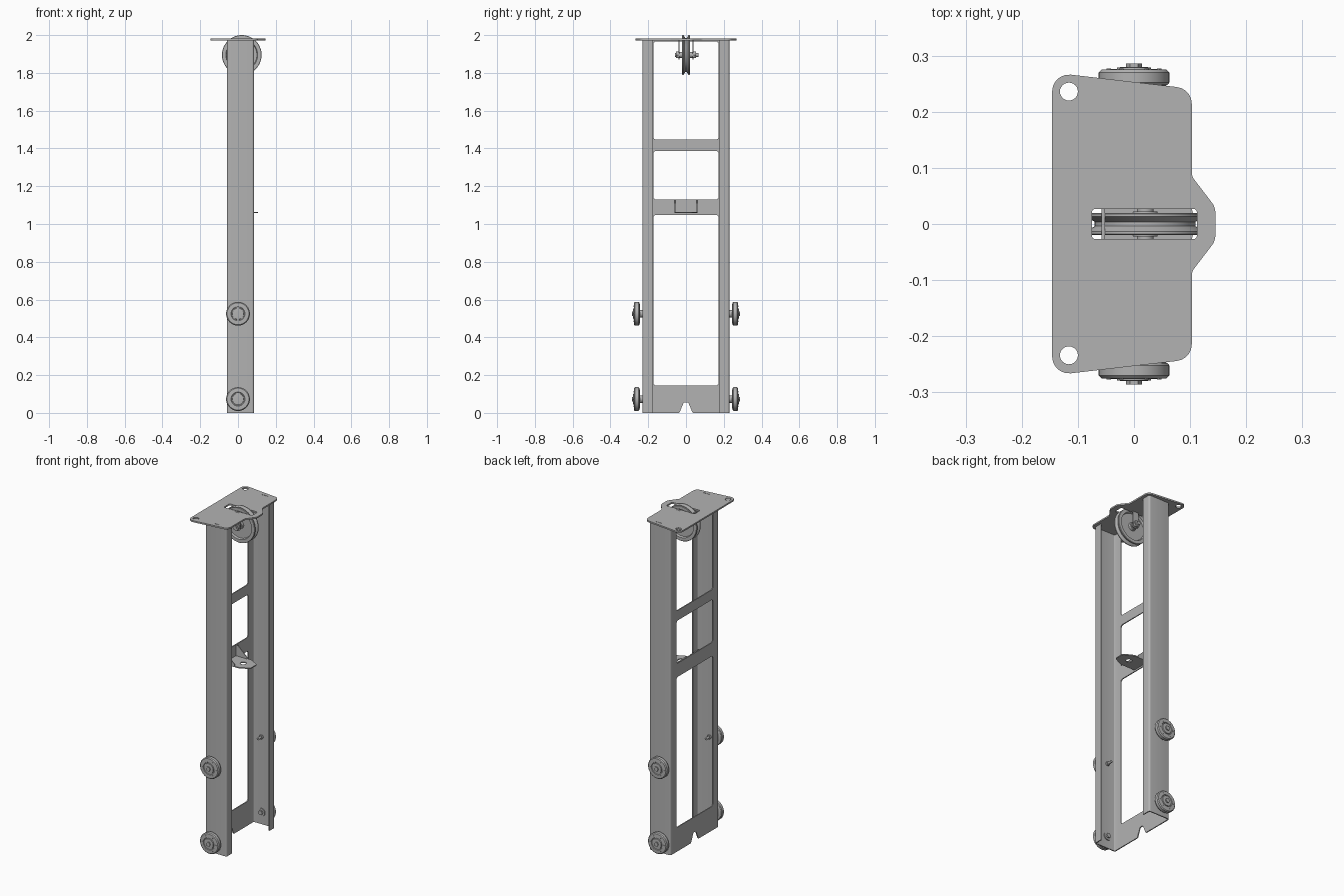
import bpy, bmesh
from math import pi, cos, sin, tan
from mathutils import Matrix, Vector

cube = bpy.data.objects.get("Cube")
if cube:
    bpy.data.objects.remove(cube)

steel = bpy.data.materials.new("steel_grey")
steel.use_nodes = True
grey = (0.45, 0.45, 0.45, 1)
steel.diffuse_color = grey
steel.node_tree.nodes["Principled BSDF"].inputs["Base Color"].default_value = grey

# Drawing planes: columns are the two outline axes and the thickness axis
FLAT = Matrix.Identity(3)
FACING_X = Matrix(((0, 0, 1), (1, 0, 0), (0, 1, 0)))
FACING_Y = Matrix(((1, 0, 0), (0, 0, -1), (0, 1, 0)))


def add(name, mesh):
    obj = bpy.data.objects.new(name, mesh)
    bpy.context.collection.objects.link(obj)
    mesh.materials.clear()
    mesh.materials.append(steel)
    bpy.ops.object.select_all(action='DESELECT')
    obj.select_set(True)
    bpy.context.view_layer.objects.active = obj
    bpy.ops.object.shade_smooth_by_angle(angle=0.6)
    return obj


def rounded(points, radii, steps=5):
    """Polygon with each corner replaced by an arc of its own radius."""
    if not isinstance(radii, (list, tuple)):
        radii = [radii] * len(points)
    out = []
    for i, r in enumerate(radii):
        p = Vector(points[i])
        if not r:
            out.append(p)
            continue
        a = (Vector(points[i - 1]) - p).normalized()
        b = (Vector(points[(i + 1) % len(points)]) - p).normalized()
        half = a.angle(b) / 2
        centre = p + (a + b).normalized() * (r / sin(half))
        start = p + a * (r / tan(half)) - centre
        end = p + b * (r / tan(half)) - centre
        sweep = start.angle_signed(end)
        for k in range(steps + 1):
            out.append(centre + Matrix.Rotation(-sweep * k / steps, 2) @ start)
    return out


def rect(u0, u1, v0, v1, r=0):
    return rounded([(u0, v0), (u1, v0), (u1, v1), (u0, v1)], r)


def circle(u, v, r, n=24):
    return [(u + r * cos(2 * pi * i / n), v + r * sin(2 * pi * i / n)) for i in range(n)]


def plate(name, loops, thick, plane=FLAT, loc=(0, 0, 0)):
    """Sheet with holes, centred on its thickness."""
    curve = bpy.data.curves.new(name, 'CURVE')
    curve.dimensions = '2D'
    curve.fill_mode = 'BOTH'
    curve.extrude = thick / 2
    for loop in loops:
        spline = curve.splines.new('POLY')
        spline.points.add(len(loop) - 1)
        for point, (u, v) in zip(spline.points, loop):
            point.co = (u, v, 0, 1)
        spline.use_cyclic_u = True
    temp = bpy.data.objects.new(name + "_curve", curve)
    bpy.context.collection.objects.link(temp)
    graph = bpy.context.evaluated_depsgraph_get()
    mesh = bpy.data.meshes.new_from_object(temp.evaluated_get(graph))
    bpy.data.objects.remove(temp)
    mesh.transform(Matrix.Translation(loc) @ plane.to_4x4())
    bm = bmesh.new()
    bm.from_mesh(mesh)
    bmesh.ops.remove_doubles(bm, verts=bm.verts, dist=1e-5)
    bmesh.ops.recalc_face_normals(bm, faces=bm.faces)
    bm.to_mesh(mesh)
    bm.free()
    return add(name, mesh)


def lathe(name, profile, loc, side=1, steps=48):
    """Turn (radius, distance) points about the y axis."""
    bm = bmesh.new()
    verts = [bm.verts.new((r, d * side, 0)) for r, d in profile]
    edges = [bm.edges.new(pair) for pair in zip(verts, verts[1:])]
    bmesh.ops.spin(bm, geom=verts + edges, cent=(0, 0, 0), axis=(0, 1, 0),
                   angle=2 * pi, steps=steps, use_merge=True)
    bmesh.ops.remove_doubles(bm, verts=bm.verts, dist=1e-5)
    bmesh.ops.recalc_face_normals(bm, faces=bm.faces)
    bmesh.ops.translate(bm, verts=bm.verts, vec=loc)
    mesh = bpy.data.meshes.new(name)
    bm.to_mesh(mesh)
    bm.free()
    return add(name, mesh)


def rod(name, radius, d0, d1, loc, side=1, steps=24):
    return lathe(name, [(0, d0), (radius, d0), (radius, d1), (0, d1)], loc, side, steps)


TOP = 1.972

# Back web with three windows and a notch in the foot
foot = rounded([(-0.18, 0), (-0.035, 0), (-0.012, 0.055), (0.012, 0.055),
                (0.035, 0), (0.18, 0), (0.18, TOP), (-0.18, TOP)],
               [0, 0.008, 0.008, 0.008, 0.008, 0, 0, 0])
windows = [rect(-0.173, 0.173, z0, z1, 0.015)
           for z0, z1 in ((0.145, 1.048), (1.13, 1.387), (1.447, TOP - 0.006))]
plate("back_web", [foot] + windows, 0.006, FACING_X, (-0.055, 0, 0))

# Folded side channels
for side, word in ((1, "rear"), (-1, "front")):
    section = [(-0.058, 0.178), (-0.058, 0.23), (0.085, 0.23), (0.085, 0.178),
               (0.079, 0.178), (0.079, 0.224), (-0.052, 0.224), (-0.052, 0.178)]
    section = rounded([(x, y * side) for x, y in section],
                      [0, 0.011, 0.011, 0, 0, 0.005, 0.005, 0])
    plate(word + "_side_channel", [section], TOP, FLAT, (0, 0, TOP / 2))
    plate(word + "_channel_tab", [rect(0.003, 0.042, TOP - 0.01, TOP + 0.0105)],
          0.006, FACING_Y, (0, side * 0.227, 0))

# Top plate with nose, pulley slot and mounting holes
half = [(0.145, 0.03), (0.103, 0.085), (0.103, 0.241), (-0.146, 0.27)]
edge = half + [(x, -y) for x, y in reversed(half)]
corners = [0.03, 0.02, 0.03, 0.03]
holes = [circle(-0.116, y, 0.016) for y in (-0.234, 0.236)]
slots = [rect(-0.075, 0.112, -0.027, 0.027, 0.006)]
plate("top_plate", [rounded(edge, corners + corners[::-1])] + holes + slots,
      0.009, FLAT, (0, 0, TOP + 0.0045))

# Grooved pulley with dished faces
hub = (0.02, 0, 1.895)
half = [(0, 0.022), (0.022, 0.022), (0.024, 0.008), (0.08, 0.008), (0.084, 0.02),
        (0.103, 0.02), (0.105, 0.018), (0.105, 0.013), (0.09, 0.004)]
lathe("pulley", half + [(r, -d) for r, d in reversed(half)], hub, 1, 64)
rod("pulley_axle", 0.01, -0.058, 0.066, hub)

# Pulley hangers, folded along their edges, with nuts
for side, word in ((1, "rear"), (-1, "front")):
    hanger = rounded([(0.003, TOP + 0.01), (0.003, 1.87), (0.042, 1.87), (0.042, TOP + 0.01)],
                     [0, 0.015, 0.015, 0])
    plate(word + "_pulley_hanger", [hanger], 0.005, FACING_Y, (0, side * 0.038, 0))
    rod(word + "_pulley_spacer", 0.015, 0.02, 0.037, hub, side)
    rod(word + "_pulley_nut", 0.02, 0.04, 0.054, hub, side, 6)

# Guide rollers with hub caps, face screws and inner nuts
roller = [(0, 0), (0.02, 0), (0.02, 0.013), (0.045, 0.013), (0.06, 0.018), (0.063, 0.022),
          (0.063, 0.040), (0.058, 0.045), (0.037, 0.046), (0.035, 0.043), (0.031, 0.043),
          (0.03, 0.049), (0.016, 0.050), (0, 0.050)]
for side, word in ((1, "rear"), (-1, "front")):
    for z, level in ((0.073, "lower"), (0.525, "upper")):
        tag = word + "_" + level
        place = (0, side * 0.23, z)
        lathe(tag + "_roller", roller, place, side)
        rod(tag + "_roller_bolt", 0.014, 0.048, 0.056, place, side, 6)
        for i in range(6):
            a = i * pi / 3
            spot = (0.045 * cos(a), side * 0.23, z + 0.045 * sin(a))
            rod(tag + "_roller_screw", 0.004, 0.043, 0.047, spot, side, 8)
        if level == "lower":
            rod(tag + "_inner_washer", 0.024, -0.011, -0.005, place, side)
            rod(tag + "_inner_nut", 0.014, -0.02, -0.01, place, side, 6)
        else:
            rod(tag + "_inner_stud", 0.007, -0.042, -0.005, place, side)
            rod(tag + "_inner_nut", 0.013, -0.016, -0.005, place, side, 6)

# Shelf bracket on the middle rung
half = [(0.105, 0.03), (0.045, 0.06), (-0.052, 0.06)]
shelf = rounded(half + [(x, -y) for x, y in reversed(half)], [0.02, 0.02, 0, 0, 0.02, 0.02])
plate("bracket_shelf", [shelf, circle(0.035, 0, 0.017)], 0.006, FLAT, (0, 0, 1.06))
for side, word in ((1, "rear"), (-1, "front")):
    gusset = rounded([(-0.052, 1.06), (0.02, 1.06), (0.02, 1.072), (-0.04, 1.128), (-0.052, 1.128)],
                     [0, 0, 0.006, 0.006, 0])
    plate(word + "_bracket_gusset", [gusset], 0.005, FACING_Y, (0, side * 0.0575, 0))
